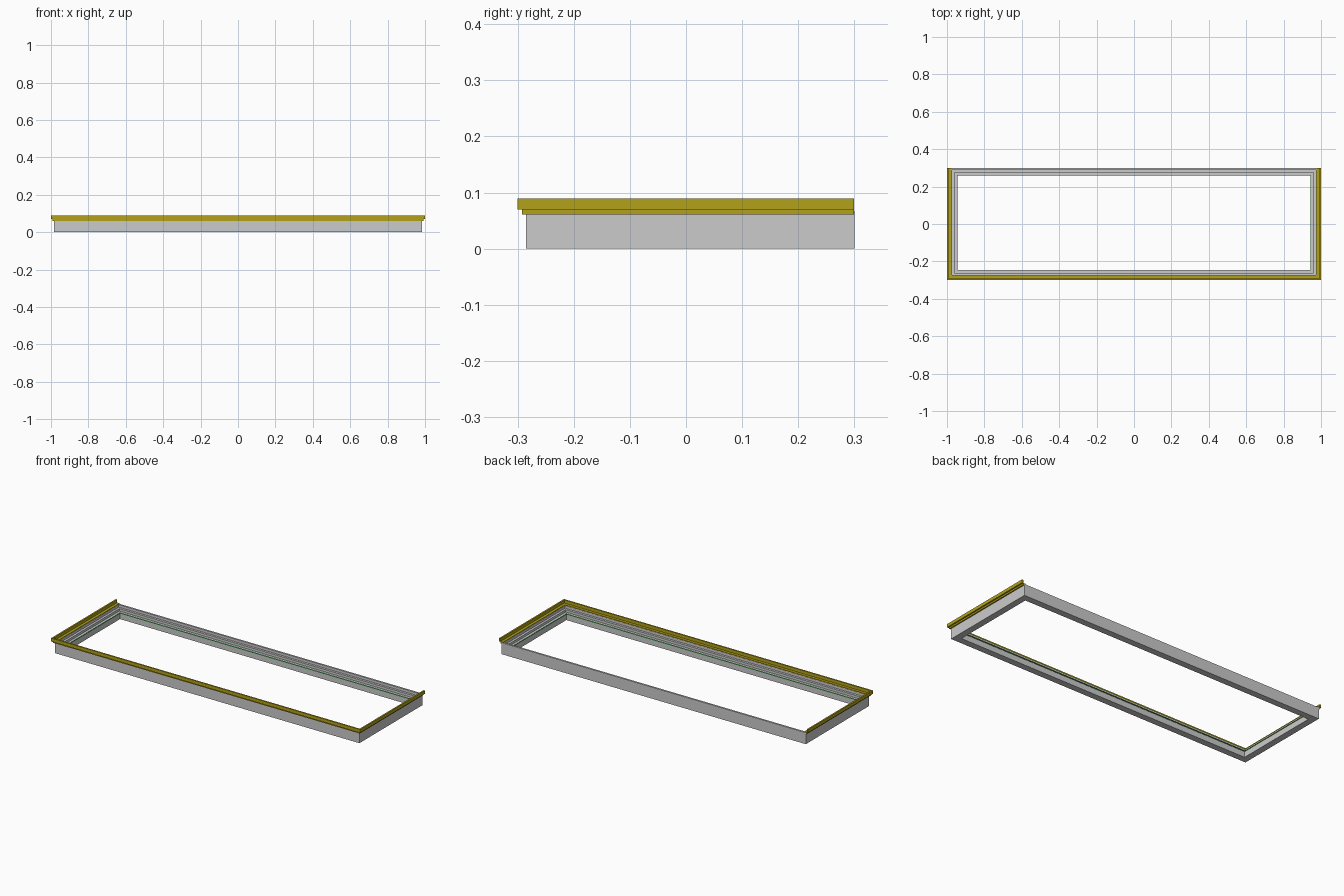
import bpy, bmesh

if "Cube" in bpy.data.objects:
    bpy.data.objects.remove(bpy.data.objects["Cube"])

# Outer footprint of the frame
X, Y0, Y1 = 0.985, -0.285, 0.30

# Corner position plus inward direction at each path point
RING = [(-X, Y0, 1, 1), (X, Y0, -1, 1), (X, Y1, -1, -1), (-X, Y1, 1, -1)]
U_PATH = [(-X, Y1 - 0.001, 1, 0), (-X, Y0, 1, 1), (X, Y0, -1, 1), (X, Y1 - 0.001, -1, 0)]


def sweep(name, path, profile, closed, colour=None):
    """Mitred sweep of an (inward offset, z) profile round a rectangular path."""
    bm = bmesh.new()
    rows = [[bm.verts.new((x + dx * o, y + dy * o, z)) for o, z in profile]
            for x, y, dx, dy in path]
    n, m = len(rows), len(profile)
    for i in range(n if closed else n - 1):
        a, b = rows[i], rows[(i + 1) % n]
        for j in range(m):
            k = (j + 1) % m
            bm.faces.new((a[j], b[j], b[k], a[k]))
    if not closed:
        bm.faces.new(rows[0])
        bm.faces.new(rows[-1])
    bmesh.ops.recalc_face_normals(bm, faces=bm.faces)
    mesh = bpy.data.meshes.new(name)
    bm.to_mesh(mesh)
    bm.free()
    obj = bpy.data.objects.new(name, mesh)
    bpy.context.collection.objects.link(obj)
    if colour:
        mat = bpy.data.materials.new(name + "_colour")
        mat.diffuse_color = colour
        mat.use_nodes = True
        mat.node_tree.nodes["Principled BSDF"].inputs["Base Color"].default_value = mat.diffuse_color
        mesh.materials.append(mat)
    return obj


# Stepped grey frame, widest at the bottom
sweep("frame", RING, [
    (0, 0), (0.038, 0), (0.038, 0.038), (0.024, 0.038),
    (0.024, 0.052), (0.011, 0.052), (0.011, 0.067), (0, 0.067)], True)

# Yellow trim on the left, front and right, with a raised outer lip
sweep("trim", U_PATH, [
    (-0.007, 0.061), (0.010, 0.061), (0.010, 0.071), (-0.006, 0.071),
    (-0.006, 0.089), (-0.015, 0.089), (-0.015, 0.070), (-0.007, 0.070)],
    False, (0.45, 0.36, 0.01, 1))

# Thin green seal along the inner edge of the frame
sweep("seal", RING, [
    (0.037, 0.033), (0.040, 0.033), (0.040, 0.037), (0.037, 0.037)],
    True, (0.03, 0.4, 0.05, 1))
